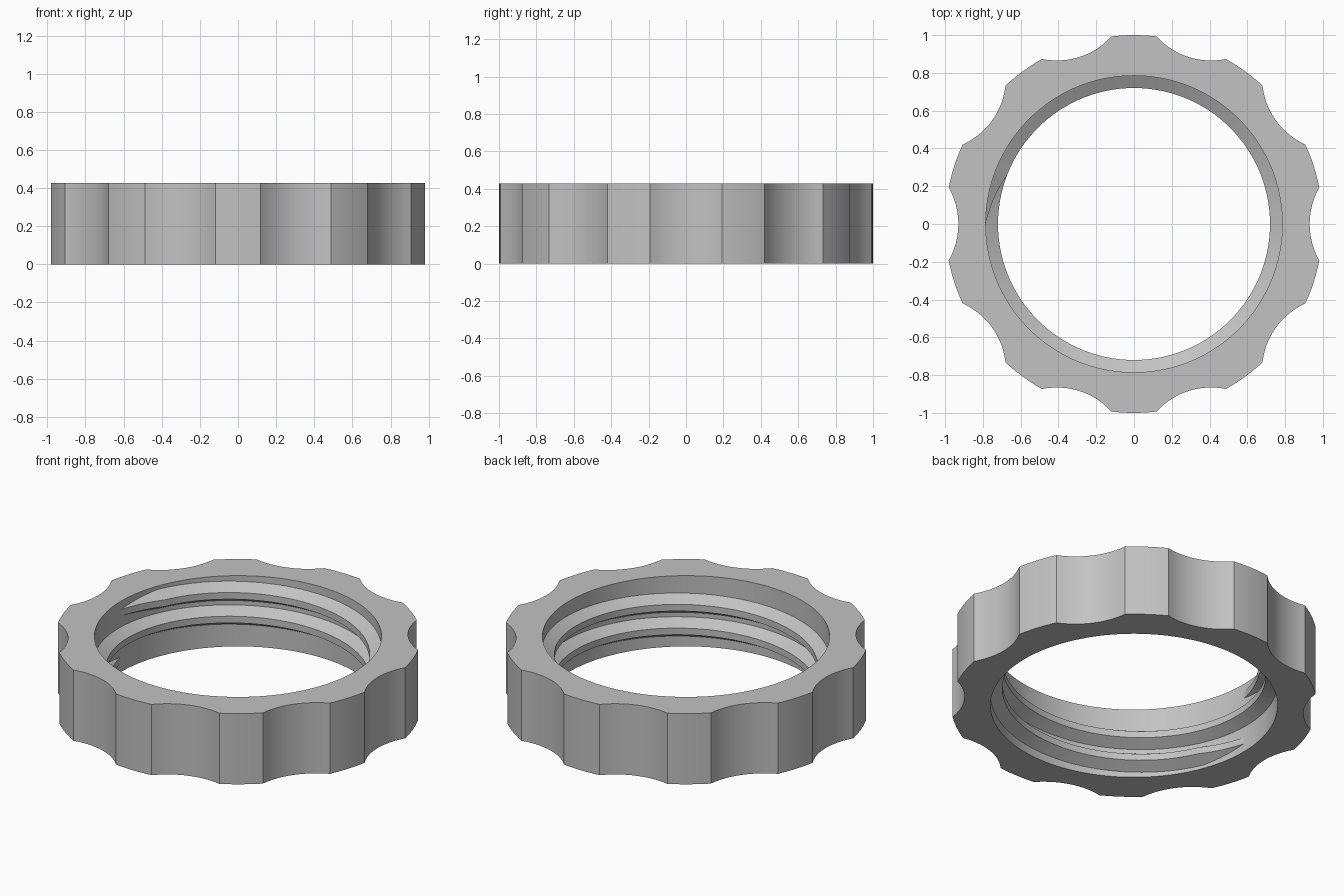
import bpy, bmesh
from math import radians, sin, cos, sqrt, tau

if "Cube" in bpy.data.objects:
    bpy.data.objects.remove(bpy.data.objects["Cube"], do_unlink=True)

HEIGHT, BORE = 0.427, 0.785
LOBES, LOBE_HALF = 10, 6.85            # grip lobes and their half angle in degrees
SCOOP_R, SCOOP_D = 0.392, 1.322        # radius and centre distance of each finger scoop
CREST, PITCH, TURNS = 0.72, 0.143, 2
FADE = 21                              # degrees over which the thread runs out

grey = bpy.data.materials.new("plain grey")
grey.use_nodes = True
colour = (0.54, 0.54, 0.54, 1)
grey.diffuse_color = colour
grey.node_tree.nodes["Principled BSDF"].inputs["Base Color"].default_value = colour


def finish(name, bm):
    bmesh.ops.recalc_face_normals(bm, faces=bm.faces)
    mesh = bpy.data.meshes.new(name)
    bm.to_mesh(mesh)
    bm.free()
    mesh.materials.append(grey)
    obj = bpy.data.objects.new(name, mesh)
    bpy.context.collection.objects.link(obj)
    bpy.ops.object.select_all(action='DESELECT')
    obj.select_set(True)
    bpy.context.view_layer.objects.active = obj
    bpy.ops.object.shade_smooth_by_angle(angle=radians(30))
    return obj


def bridge(bm, rings, closed):
    """Skin a row of equal cross-sections, joining each section in a loop."""
    pairs = list(zip(rings, rings[1:]))
    if closed:
        pairs.append((rings[-1], rings[0]))
    for a, b in pairs:
        for i in range(len(a)):
            j = (i + 1) % len(a)
            bm.faces.new((a[i], a[j], b[j], b[i]))


def section(bm, angle, profile):
    return [bm.verts.new((r * cos(angle), r * sin(angle), z)) for r, z in profile]


# Scalloped ring body: lobes on the unit circle with round scoops between
bm = bmesh.new()
rings = []
step = 360 / LOBES
scoop_half = step / 2 - LOBE_HALF
for k in range(LOBES):
    scoop = k * step
    for i in range(14):                # scoop samples
        p = radians(-scoop_half + 2 * scoop_half * i / 14)
        r = SCOOP_D * cos(p) - sqrt(SCOOP_R ** 2 - (SCOOP_D * sin(p)) ** 2)
        r = 1.0 if i == 0 else r
        rings.append(section(bm, radians(scoop) + p,
                             [(BORE, 0), (r, 0), (r, HEIGHT), (BORE, HEIGHT)]))
    for i in range(6):                 # lobe samples
        a = radians(scoop + scoop_half + 2 * LOBE_HALF * i / 6)
        rings.append(section(bm, a, [(BORE, 0), (1, 0), (1, HEIGHT), (BORE, HEIGHT)]))
bridge(bm, rings, True)
finish("ring_body", bm)

# Internal right-hand thread: trapezoid ridge that sinks into the wall at both ends
bm = bmesh.new()
rings = []
steps = 120 * TURNS
for i in range(steps + 1):
    turn = TURNS * i / steps
    from_end = min(turn, TURNS - turn) * 360
    sink = (BORE + 0.001 - CREST) * max(0, 1 - from_end / FADE)
    z = HEIGHT / 2 + PITCH * (turn - TURNS / 2)
    inner, root = CREST + sink, BORE + 0.015 + sink
    rings.append(section(bm, tau * (turn + 0.5),
                         [(root, z - 0.067), (inner, z - 0.02),
                          (inner, z + 0.02), (root, z + 0.067)]))
bridge(bm, rings, False)
bm.faces.new(rings[0])
bm.faces.new(rings[-1])
finish("internal_thread", bm)
